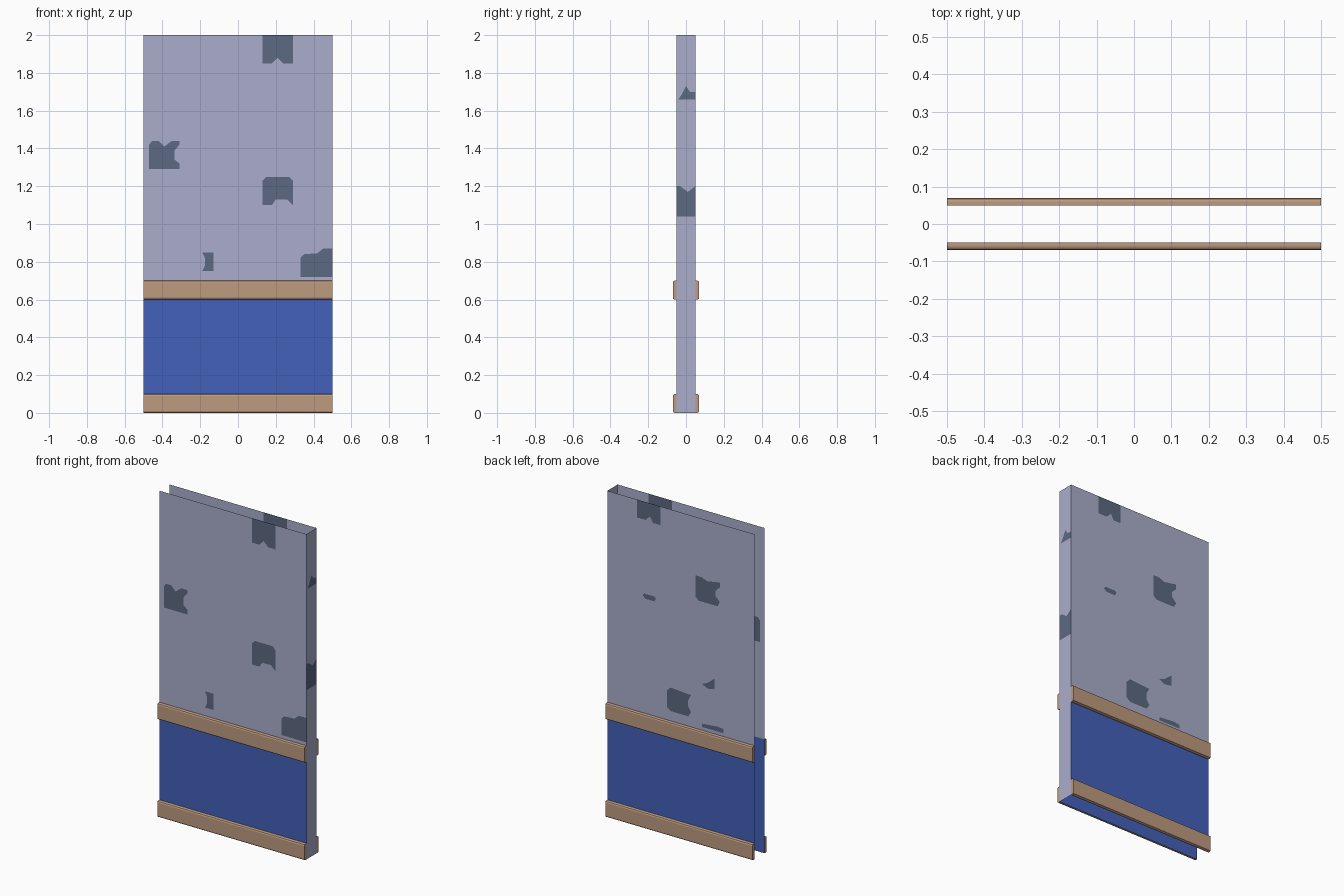
import bpy, bmesh
from mathutils import Vector
from mathutils.geometry import delaunay_2d_cdt

if "Cube" in bpy.data.objects:
    bpy.data.objects.remove(bpy.data.objects["Cube"])


def material(name, rgb):
    m = bpy.data.materials.new(name)
    m.diffuse_color = (*rgb, 1)
    m.use_nodes = True
    m.node_tree.nodes["Principled BSDF"].inputs["Base Color"].default_value = m.diffuse_color
    return m


LILAC = material("lilac plaster", (0.402, 0.423, 0.597))
BLUE = material("blue panel", (0.054, 0.120, 0.485))
PATCH = material("dark worn patch", (0.107, 0.144, 0.223))
WOOD = material("tan wood", (0.509, 0.328, 0.212))


def inside(p, poly):
    hit = False
    for (x1, y1), (x2, y2) in zip(poly, poly[1:] + poly[:1]):
        if (y1 > p[1]) != (y2 > p[1]) and p[0] < x1 + (p[1] - y1) * (x2 - x1) / (y2 - y1):
            hit = not hit
    return hit


def add_object(name, bm, mats):
    me = bpy.data.meshes.new(name)
    bm.to_mesh(me)
    bm.free()
    for m in mats:
        me.materials.append(m)
    ob = bpy.data.objects.new(name, me)
    bpy.context.collection.objects.link(ob)
    return ob


def wall(name, half, split, patches, place, flip=False):
    """Thin sheet with worn patches cut into it; blue below the split height."""
    outlines = [[(-half, 0), (half, 0), (half, 2), (-half, 2)]] + patches
    if split:
        outlines.append([(-half, 0), (half, 0), (half, split), (-half, split)])
    pts, edges = [], []
    for o in outlines:
        n = len(pts)
        pts += [Vector(p) for p in o]
        edges += [(n + i, n + (i + 1) % len(o)) for i in range(len(o))]
    res = delaunay_2d_cdt(pts, edges, [], 0, 1e-5)
    bm = bmesh.new()
    verts = [bm.verts.new(place(*p)) for p in res[0]]
    for tri in res[2]:
        c = sum((res[0][i] for i in tri), Vector((0, 0))) / len(tri)
        f = bm.faces.new([verts[i] for i in tri])
        if any(inside(c, p) for p in patches):
            f.material_index = 2
        elif c.y < split:
            f.material_index = 1
        if flip:
            f.normal_flip()
    return add_object(name, bm, [LILAC, BLUE, PATCH])


# Worn patch outlines on each wall
front_patches = [
    [(.13, 2), (.13, 1.85), (.18, 1.85), (.21, 1.88), (.24, 1.85), (.29, 1.85), (.29, 2)],
    [(-.47, 1.29), (-.31, 1.29), (-.31, 1.32), (-.335, 1.34), (-.335, 1.39), (-.31, 1.42),
     (-.31, 1.44), (-.35, 1.44), (-.39, 1.41), (-.42, 1.44), (-.455, 1.44), (-.47, 1.42)],
    [(.13, 1.10), (.18, 1.10), (.20, 1.13), (.26, 1.13), (.29, 1.10), (.29, 1.23),
     (.27, 1.25), (.15, 1.25), (.13, 1.23)],
    [(-.19, .75), (-.13, .75), (-.13, .85), (-.19, .85), (-.175, .82), (-.175, .78)],
    [(.33, .72), (.5, .72), (.5, .87), (.45, .87), (.42, .845), (.35, .84), (.33, .82)],
]
back_patches = [
    [(.30, 2), (.30, 1.89), (.24, 1.89), (.21, 1.92), (.19, 1.885), (.14, 1.885), (.14, 2)],
    [(-.10, 1.64), (-.14, 1.64), (-.18, 1.625), (-.265, 1.64), (-.265, 1.61), (-.235, 1.58),
     (-.235, 1.55), (-.265, 1.52), (-.25, 1.49), (-.12, 1.49), (-.10, 1.51)],
    [(.26, 1.42), (.25, 1.435), (.18, 1.435), (.17, 1.425), (.18, 1.405), (.24, 1.405)],
    [(.095, .78), (.095, .88), (.07, .905), (-.07, .895), (-.05, .86), (-.05, .82),
     (-.07, .79), (-.05, .76), (.07, .76)],
    [(-.145, .985), (-.18, 1.0), (-.23, 1.04), (-.23, .975), (-.18, .965)],
    [(-.145, .72), (-.145, .74), (-.25, .75), (-.29, .745), (-.29, .72)],
]
side_patches = [
    [(-.04, 1.66), (.05, 1.66), (.05, 1.70), (.02, 1.70), (0, 1.73), (-.02, 1.69)],
    [(-.05, 1.04), (.05, 1.04), (.05, 1.20), (.01, 1.17), (-.03, 1.20), (-.05, 1.20)],
]

# Three sheets; the left end, top and bottom stay open
wall("front_wall", .5, .7, front_patches, lambda u, v: (u, -.05, v))
wall("back_wall", .5, .7, back_patches, lambda u, v: (u, .05, v), flip=True)
wall("right_end_wall", .05, 0, side_patches, lambda u, v: (.5, u, v))


# Wooden rails with rounded outer edges, open against the wall
def rail(name, side, z):
    prof = [(.05, 0), (.06, 0), (.067, .003), (.07, .01)]
    prof += [(y, .1 - h) for y, h in reversed(prof)]
    bm = bmesh.new()
    ends = [[bm.verts.new((x, side * y, z + h)) for y, h in prof] for x in (-.5, .5)]
    for i in range(len(prof) - 1):
        bm.faces.new((ends[0][i], ends[0][i + 1], ends[1][i + 1], ends[1][i]))
    for e in ends:
        bm.faces.new(e)
    bmesh.ops.recalc_face_normals(bm, faces=bm.faces)
    # the rail is open at the back, so check the outer face points away from the wall
    outer = max(bm.faces, key=lambda f: abs(f.calc_center_median().y))
    if outer.normal.y * side < 0:
        bmesh.ops.reverse_faces(bm, faces=bm.faces)
    add_object(name, bm, [WOOD])


for label, side in (("front", -1), ("back", 1)):
    rail(label + "_skirting_board", side, 0)
    rail(label + "_chair_rail", side, .6)
